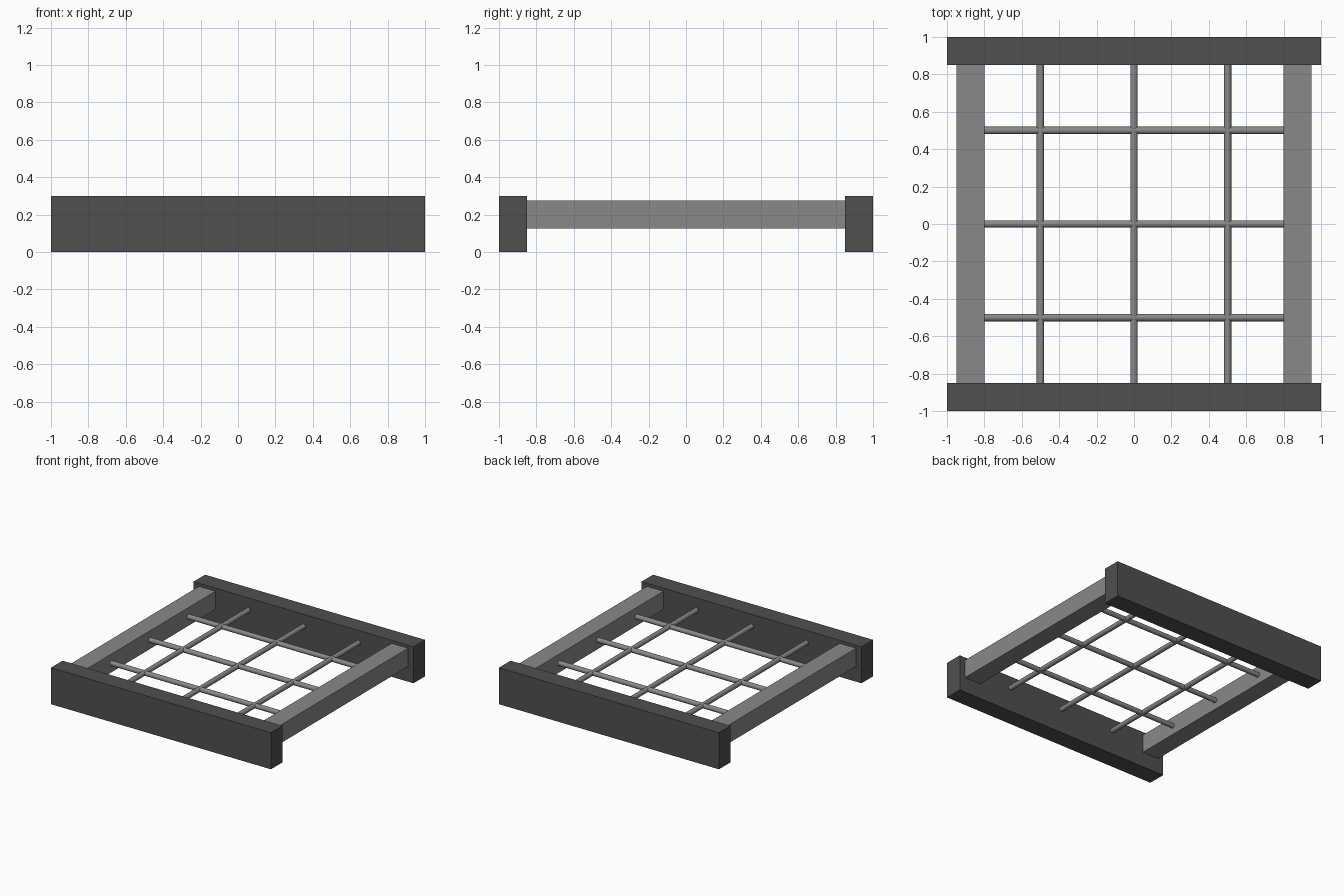
import bpy
from math import pi

if "Cube" in bpy.data.objects:
    bpy.data.objects.remove(bpy.data.objects["Cube"])


def grey(name, v):
    m = bpy.data.materials.new(name)
    m.diffuse_color = (v, v, v, 1)
    m.use_nodes = True
    m.node_tree.nodes["Principled BSDF"].inputs["Base Color"].default_value = m.diffuse_color
    return m


dark = grey("dark_grey", 0.08)
mid = grey("mid_grey", 0.25)


def box(name, loc, size, mat):
    bpy.ops.mesh.primitive_cube_add(size=1, location=loc)
    ob = bpy.context.object
    ob.name = name
    ob.scale = size
    bpy.ops.object.transform_apply(location=False, rotation=False, scale=True)
    ob.data.materials.append(mat)


def rod(name, loc, length, rot):
    bpy.ops.mesh.primitive_cylinder_add(vertices=16, radius=0.02, depth=length,
                                        location=loc, rotation=rot)
    ob = bpy.context.object
    ob.name = name
    ob.data.materials.append(mid)
    bpy.ops.object.shade_smooth_by_angle()


# Heavy end beams
for side, s in (("front", -1), ("back", 1)):
    box(side + "_beam", (0, s * 0.925, 0.15), (2, 0.15, 0.3), dark)

# Lighter side rails between the beams
for side, s in (("left", -1), ("right", 1)):
    box(side + "_rail", (s * 0.875, 0, 0.2), (0.15, 1.7, 0.15), mid)

# Crossing grid rods
for i, p in enumerate((-0.5, 0, 0.5), 1):
    rod(f"cross_rod_{i}", (0, p, 0.2), 1.6, (0, pi / 2, 0))
    rod(f"long_rod_{i}", (p, 0, 0.2), 1.7, (pi / 2, 0, 0))
